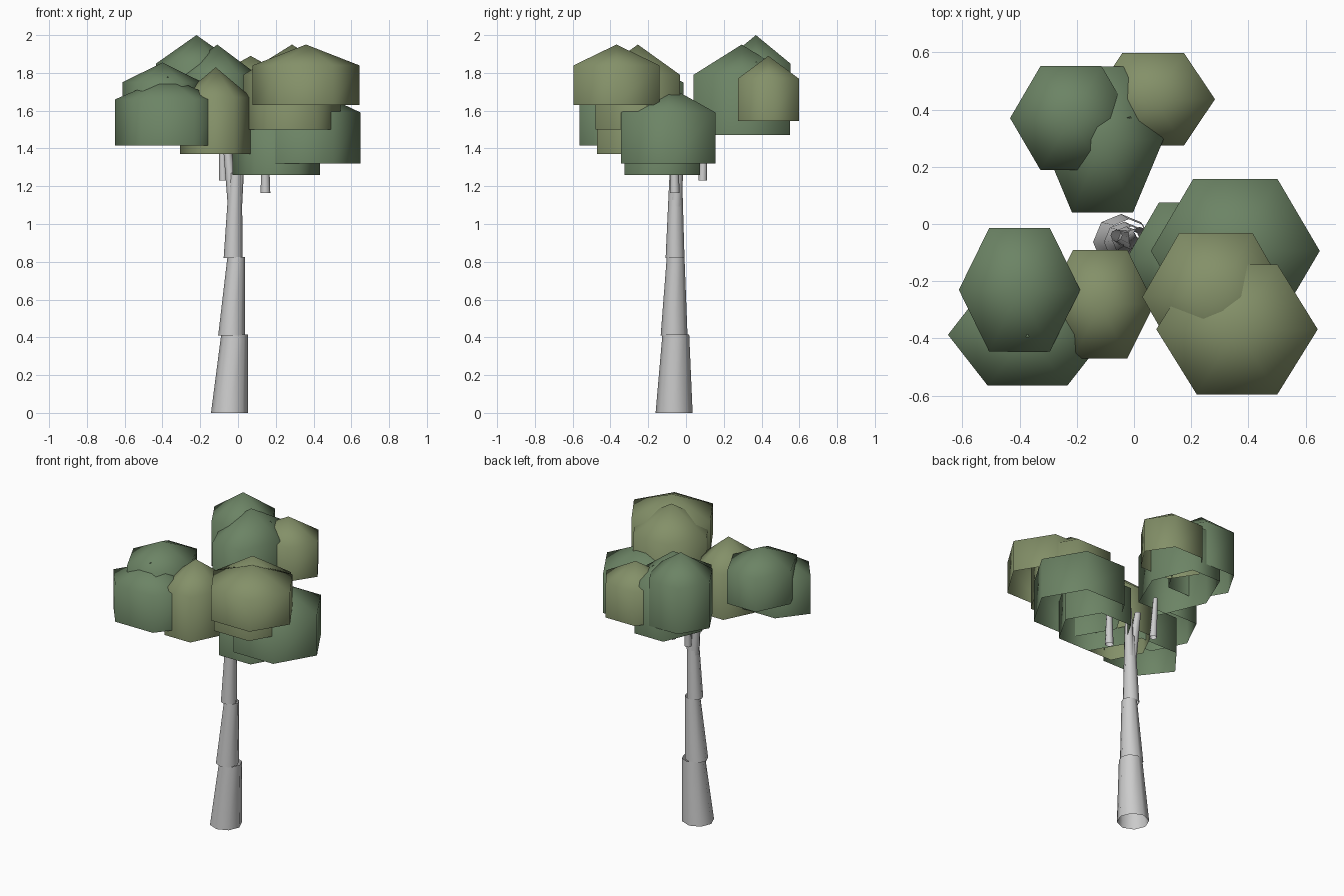
import bpy, bmesh, math
from mathutils import Vector

if "Cube" in bpy.data.objects:
    bpy.data.objects.remove(bpy.data.objects["Cube"])


def material(name, rgb):
    m = bpy.data.materials.new(name)
    m.diffuse_color = (*rgb, 1)
    m.use_nodes = True
    m.node_tree.nodes["Principled BSDF"].inputs["Base Color"].default_value = m.diffuse_color
    return m


GREEN = material("leaf_green", (0.15, 0.23, 0.13))
OLIVE = material("leaf_olive", (0.23, 0.28, 0.14))


def finish(bm, name, mat=None):
    bmesh.ops.recalc_face_normals(bm, faces=bm.faces)
    for f in bm.faces:
        f.smooth = True
    me = bpy.data.meshes.new(name)
    bm.to_mesh(me)
    bm.free()
    ob = bpy.data.objects.new(name, me)
    bpy.context.collection.objects.link(ob)
    if mat:
        me.materials.append(mat)
    return ob


def ring(bm, c, rx, ry, n):
    return [bm.verts.new((c[0] + rx * math.cos(2 * math.pi * i / n),
                          c[1] + ry * math.sin(2 * math.pi * i / n), c[2]))
            for i in range(n)]


def bridge(bm, a, b):
    n = len(a)
    for i in range(n):
        j = (i + 1) % n
        bm.faces.new((a[i], a[j], b[j], b[i]))


def limb(name, p0, r0, p1, r1, sides=8):
    """Open tapered tube between two points."""
    bm = bmesh.new()
    bridge(bm, ring(bm, p0, r0, r0, sides), ring(bm, p1, r1, r1, sides))
    return finish(bm, name)


def leaf_clump(name, x, y, rx, half_y, base, shoulder, apex, mat):
    """Open-bottomed hexagonal canopy with a shallow pointed top."""
    bm = bmesh.new()
    ry = half_y / math.sin(math.pi / 3)
    low = ring(bm, (x, y, base), rx, ry, 6)
    high = ring(bm, (x, y, shoulder), rx, ry, 6)
    bridge(bm, low, high)
    tip = bm.verts.new((x, y, apex))
    for i in range(6):
        bm.faces.new((high[i], high[(i + 1) % 6], tip))
    return finish(bm, name, mat)


# Stacked trunk sections
limb("trunk_lower", (-0.045, -0.063, 0), 0.098, (-0.018, -0.054, 0.415), 0.071)
limb("trunk_middle", (-0.034, -0.063, 0.41), 0.071, (-0.009, -0.055, 0.825), 0.047)
limb("trunk_upper", (-0.026, -0.058, 0.82), 0.050, (-0.012, -0.054, 1.27), 0.033)

# Forked branches
limb("branch_left", (-0.020, -0.055, 1.08), 0.033, (-0.062, -0.040, 1.45), 0.020)
limb("branch_right", (-0.012, -0.055, 1.08), 0.033, (0.020, -0.030, 1.45), 0.020)

# Short twigs below the canopy
limb("twig_back", (-0.077, 0.088, 1.23), 0.023, (-0.085, 0.100, 1.50), 0.014)
limb("twig_side", (0.145, -0.060, 1.165), 0.026, (0.145, -0.060, 1.45), 0.016)

# Canopy: x, y, x radius, y half width, base, shoulder, apex
clumps = [
    ("leaf_back_left", -0.22, 0.37, 0.213, 0.182, 1.55, 1.85, 2.00, GREEN),
    ("leaf_back_middle", -0.11, 0.295, 0.213, 0.255, 1.47, 1.79, 1.95, GREEN),
    ("leaf_back_right", 0.067, 0.436, 0.216, 0.161, 1.545, 1.77, 1.89, OLIVE),
    ("leaf_right", 0.354, -0.094, 0.295, 0.251, 1.32, 1.59, 1.73, GREEN),
    ("leaf_right_low", 0.203, -0.125, 0.232, 0.200, 1.26, 1.52, 1.66, GREEN),
    ("leaf_front_right_inner", 0.286, -0.255, 0.257, 0.223, 1.50, 1.79, 1.95, OLIVE),
    ("leaf_front_right", 0.360, -0.368, 0.282, 0.227, 1.63, 1.84, 1.95, OLIVE),
    ("leaf_left", -0.40, -0.23, 0.212, 0.216, 1.53, 1.75, 1.855, GREEN),
    ("leaf_front_left", -0.372, -0.387, 0.278, 0.178, 1.415, 1.66, 1.78, GREEN),
    ("leaf_front_middle", -0.118, -0.28, 0.189, 0.190, 1.37, 1.67, 1.83, OLIVE),
]
for c in clumps:
    leaf_clump(*c)
